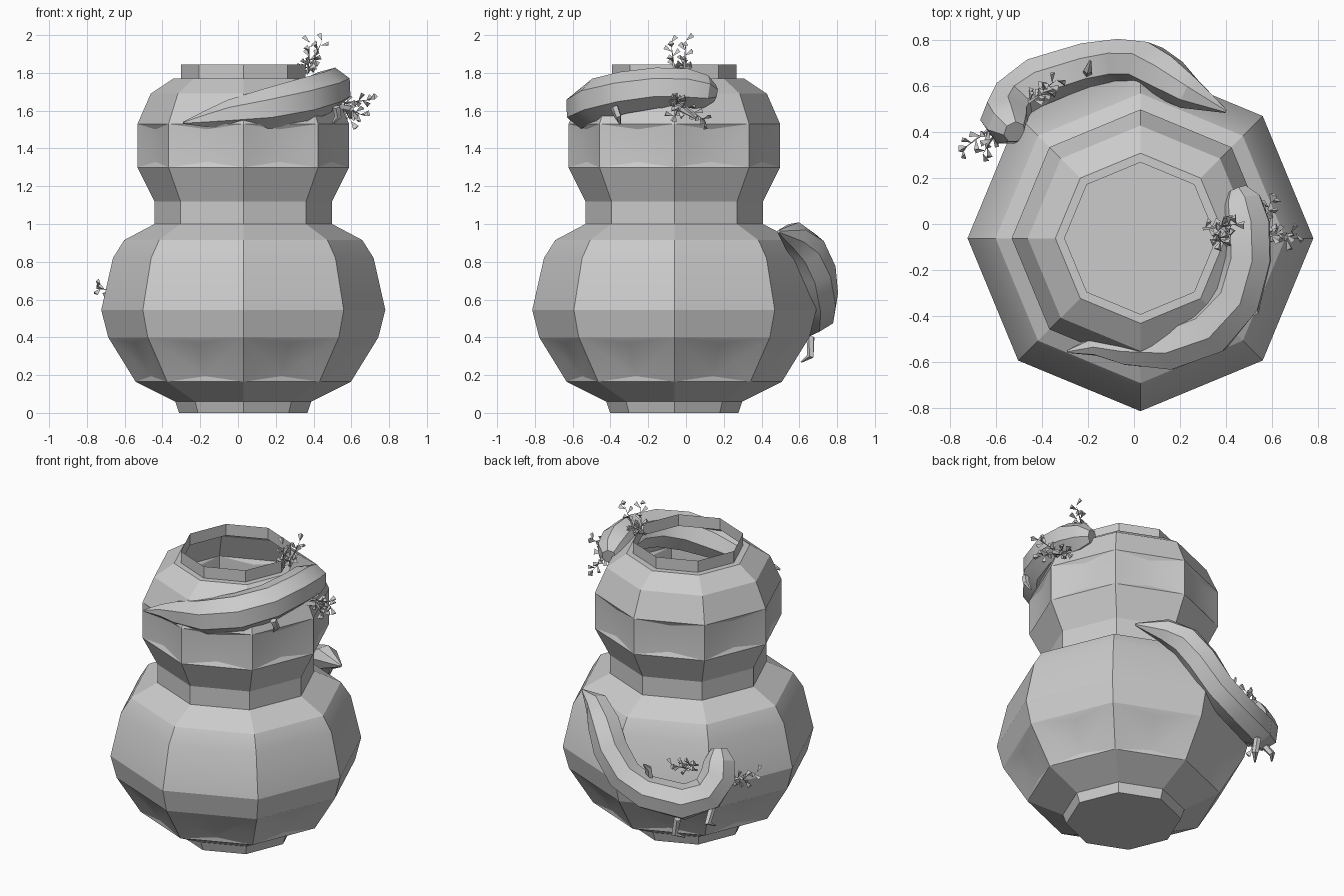
import bpy, bmesh, math, random
from mathutils import Vector

if "Cube" in bpy.data.objects:
    bpy.data.objects.remove(bpy.data.objects["Cube"])

random.seed(4)
CX, CY = 0.028, -0.062


def finish(bm, name, smooth=None):
    bmesh.ops.recalc_face_normals(bm, faces=bm.faces)
    me = bpy.data.meshes.new(name)
    bm.to_mesh(me)
    bm.free()
    ob = bpy.data.objects.new(name, me)
    bpy.context.collection.objects.link(ob)
    if smooth:
        bpy.ops.object.select_all(action='DESELECT')
        ob.select_set(True)
        bpy.context.view_layer.objects.active = ob
        bpy.ops.object.shade_smooth_by_angle(angle=math.radians(smooth))
    return ob


# Octagonal double-gourd vase: thin open shell with a closed foot
profile = [(0.34, 0), (0.36, 0.06), (0.57, 0.165), (0.715, 0.4), (0.752, 0.545),
           (0.69, 0.82), (0.63, 0.915), (0.47, 1.0), (0.47, 1.12), (0.56, 1.3),
           (0.56, 1.53), (0.49, 1.69), (0.37, 1.77), (0.33, 1.77), (0.33, 1.845)]
DENTED = (2, 9)
bm = bmesh.new()
rings = []
for r, z in profile:
    rings.append([bm.verts.new((CX + r * math.cos(i * math.pi / 4),
                                CY + r * math.sin(i * math.pi / 4), z)) for i in range(8)])
bm.faces.new(rings[0])
for k in range(len(rings) - 1):
    for i in range(8):
        j = (i + 1) % 8
        c = [rings[k][i], rings[k][j], rings[k + 1][j], rings[k + 1][i]]
        if k not in DENTED:
            bm.faces.new(c)
            continue
        # shallow diamond pressed into the panel
        mid = sum((v.co for v in c), Vector()) / 4
        inward = Vector((CX - mid.x, CY - mid.y, 0)).normalized() * 0.015
        d = []
        for n in range(4):
            e = (c[n].co + c[(n + 1) % 4].co) / 2
            t = 0.75 if n % 2 == 0 else 0.5
            d.append(bm.verts.new(mid.lerp(e, t) + inward))
        bm.faces.new(d)
        for n in range(4):
            bm.faces.new((c[n], c[(n + 1) % 4], d[n]))
            bm.faces.new((c[n], d[n], d[n - 1]))
finish(bm, "vase_body", 20)


def sweep(name, path, sides=7, closed_tip=True):
    """Faceted tapered tube; path rows are x, y, z, radius."""
    pts = [Vector(p[:3]) for p in path]
    bm = bmesh.new()
    loops = []
    for i, p in enumerate(pts):
        tan = (pts[min(i + 1, len(pts) - 1)] - pts[max(i - 1, 0)]).normalized()
        out = Vector((p.x - CX, p.y - CY, 0.25))
        out = (out - tan * out.dot(tan)).normalized()
        side = tan.cross(out)
        r = path[i][3]
        loops.append([bm.verts.new(p + r * (out * math.cos(a) + side * math.sin(a)))
                      for a in (2 * math.pi * n / sides for n in range(sides))])
    for a, b in zip(loops, loops[1:]):
        for n in range(sides):
            m = (n + 1) % sides
            bm.faces.new((a[n], a[m], b[m], b[n]))
    bm.faces.new(loops[0])
    bm.faces.new(loops[-1])
    return finish(bm, name, 30)


# Upper serpent wraps the shoulder, lower serpent hangs on the back
sweep("upper_serpent", [
    (0.45, 0.15, 1.69, 0.045), (0.47, 0.10, 1.70, 0.09), (0.49, 0.0, 1.715, 0.11),
    (0.495, -0.15, 1.72, 0.11), (0.45, -0.32, 1.695, 0.115), (0.33, -0.46, 1.655, 0.12),
    (0.15, -0.535, 1.61, 0.11), (-0.04, -0.54, 1.58, 0.08),
    (-0.17, -0.53, 1.555, 0.045), (-0.29, -0.555, 1.535, 0.006)])
sweep("lower_serpent", [
    (-0.52, 0.40, 0.79, 0.05), (-0.545, 0.43, 0.73, 0.095), (-0.56, 0.46, 0.65, 0.11),
    (-0.53, 0.53, 0.55, 0.11), (-0.42, 0.62, 0.50, 0.11), (-0.2, 0.69, 0.53, 0.105),
    (-0.05, 0.705, 0.61, 0.105), (0.06, 0.69, 0.75, 0.105), (0.14, 0.64, 0.87, 0.10),
    (0.24, 0.57, 0.94, 0.075), (0.40, 0.49, 0.96, 0.008)])


# Small twigs: thin stem with alternating wedge leaves
def twig(name, a, b, leaves=7, size=0.045):
    a, b = Vector(a), Vector(b)
    axis = (b - a).normalized()
    u = axis.orthogonal().normalized()
    v = axis.cross(u)
    bm = bmesh.new()
    ring = [bm.verts.new(a + 0.008 * (u * math.cos(t) + v * math.sin(t)))
            for t in (0, 2.1, 4.2)]
    tip = bm.verts.new(b)
    for n in range(3):
        bm.faces.new((ring[n], ring[(n + 1) % 3], tip))
    for n in range(leaves):
        p = a.lerp(b, (n + 0.6) / leaves)
        ang = n * 2.4 + random.uniform(-0.4, 0.4)
        d = (u * math.cos(ang) + v * math.sin(ang) + axis * 0.5).normalized()
        s = axis.cross(d).normalized()
        q = [bm.verts.new(w) for w in (p, p + d * size + s * size * 0.4,
                                       p + d * size - s * size * 0.4,
                                       p + d * size * 0.8 + axis * size * 0.5)]
        for f in ((0, 1, 2), (0, 2, 3), (0, 3, 1), (1, 3, 2)):
            bm.faces.new([q[k] for k in f])
    finish(bm, name)


for i, (a, b) in enumerate([
        ((0.30, -0.02, 1.81), (0.40, -0.01, 1.84)), ((0.37, -0.01, 1.80), (0.45, 0.0, 1.98)),
        ((0.37, -0.06, 1.80), (0.38, -0.08, 1.97)),
        ((0.56, -0.05, 1.64), (0.71, -0.04, 1.66)), ((0.57, -0.02, 1.62), (0.67, -0.07, 1.57)),
        ((0.56, 0.0, 1.62), (0.60, 0.11, 1.54))]):
    twig(f"upper_twig_{i}", a, b)
for i, (a, b) in enumerate([
        ((-0.62, 0.42, 0.62), (-0.75, 0.32, 0.67)), ((-0.60, 0.40, 0.62), (-0.66, 0.30, 0.58)),
        ((-0.46, 0.54, 0.69), (-0.33, 0.63, 0.72)), ((-0.46, 0.53, 0.72), (-0.38, 0.58, 0.72))]):
    twig(f"lower_twig_{i}", a, b)


# Curled little claws and back leaves
def claw(name, base, mid, tip):
    sweep(name, [(*base, 0.022), (*mid, 0.02), (*tip, 0.005)], 5)


claw("upper_claw_a", (0.52, -0.38, 1.62), (0.53, -0.36, 1.57), (0.50, -0.35, 1.53))
claw("upper_claw_b", (0.53, -0.06, 1.62), (0.59, -0.02, 1.61), (0.60, 0.05, 1.56))
claw("lower_claw_a", (-0.40, 0.66, 0.40), (-0.38, 0.66, 0.30), (-0.42, 0.61, 0.27))
claw("lower_claw_b", (-0.56, 0.53, 0.47), (-0.57, 0.59, 0.39), (-0.60, 0.55, 0.37))
claw("lower_back_leaf", (-0.20, 0.66, 0.62), (-0.20, 0.67, 0.68), (-0.19, 0.71, 0.72))
